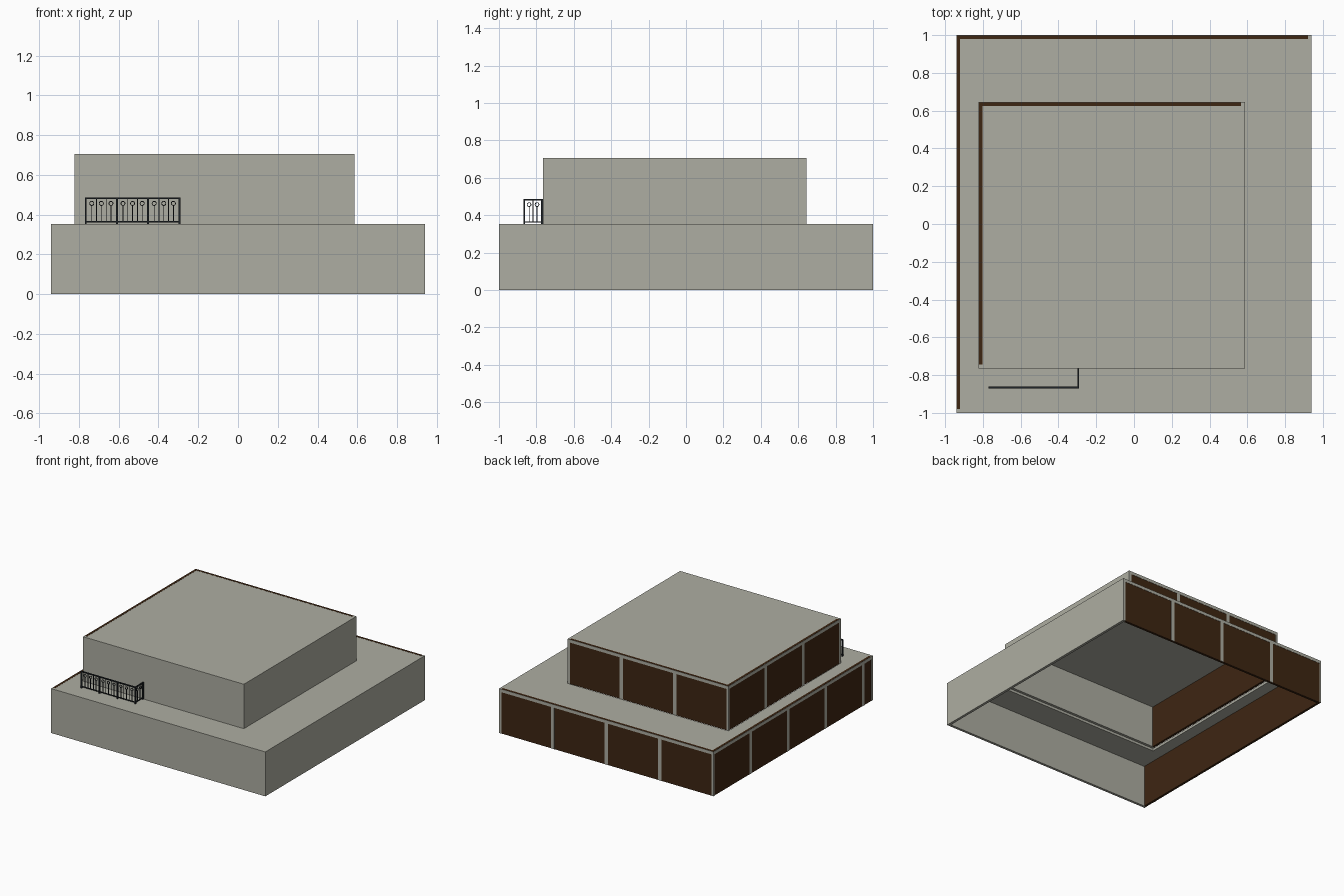
import bpy, bmesh, math
from mathutils import Matrix, Vector

if "Cube" in bpy.data.objects:
    bpy.data.objects.remove(bpy.data.objects["Cube"])


def material(name, rgb):
    m = bpy.data.materials.new(name)
    m.diffuse_color = (*rgb, 1)
    m.use_nodes = True
    m.node_tree.nodes["Principled BSDF"].inputs["Base Color"].default_value = m.diffuse_color
    return m


STONE = material("pale stone", (0.42, 0.42, 0.36))
BROWN = material("dark brown panel", (0.048, 0.019, 0.006))
IRON = material("dark iron", (0.014, 0.018, 0.021))


def add_box(bm, x0, x1, y0, y1, z0, z1):
    size = Vector((x1 - x0, y1 - y0, z1 - z0))
    mid = Vector((x0 + x1, y0 + y1, z0 + z1)) / 2
    bmesh.ops.create_cube(bm, size=1, matrix=Matrix.Translation(mid) @ Matrix.Diagonal((*size, 1)))


def finish(bm, name, mat):
    me = bpy.data.meshes.new(name)
    bm.to_mesh(me)
    bm.free()
    ob = bpy.data.objects.new(name, me)
    me.materials.append(mat)
    bpy.context.collection.objects.link(ob)
    return ob


def boxes(name, mat, items):
    bm = bmesh.new()
    for b in items:
        add_box(bm, *b)
    return finish(bm, name, mat)


M = 0.47        # panel module
T = 0.02        # wall thickness
P = 0.002       # how far the stone trim stands proud of the brown
H = 0.3525      # storey height
S = 0.02        # slab thickness
RAIL = 0.024    # trim height under the roof


def storey(label, x0, x1, y0, y1, z0, hole=None):
    z1 = z0 + H
    zs = z1 - S
    # plain front and right walls
    boxes(label + "_plain_walls", STONE, [
        (x0, x1, y0, y0 + T, z0, zs),
        (x1 - T, x1, y0 + T, y1, z0, zs)])
    # roof slab, with an opening where the next storey stands
    if hole:
        a, b, c, d = hole
        slab = [(x0, x1, y0, c, zs, z1), (x0, x1, d, y1, zs, z1),
                (x0, a, c, d, zs, z1), (b, x1, c, d, zs, z1)]
    else:
        slab = [(x0 + P, x1, y0, y1 - P, zs, z1)]
    boxes(label + "_roof_slab", STONE, slab)
    # brown walls on the left and back
    boxes(label + "_brown_walls", BROWN, [
        (x0 + P, x0 + T, y0 + T, y1 - P, z0, z1 + 0.001),
        (x0 + T, x1 - T, y1 - T, y1 - P, z0, z1 + 0.001)])
    # stone posts and top rails over the brown
    trim = [(x0, x0 + P, y0, y1, z1 - RAIL, z1),
            (x0, x1, y1 - P, y1, z1 - RAIL, z1)]
    w = 0.014
    for i in range(6):
        x, y = x0 + i * M, y1 - i * M
        if x < x1 + w:
            trim.append((max(x - w, x0), min(x + w, x1), y1 - P, y1, z0, z1 - RAIL))
        if y > y0 - w:
            trim.append((x0, x0 + P, max(y - w, y0), min(y + w, y1), z0, z1 - RAIL))
    boxes(label + "_trim", STONE, trim)


UP = (-0.823, 0.587, -0.765, 0.645)
storey("lower_storey", -0.94, 0.94, -1, 1, 0, UP)
storey("upper_storey", *UP, H)


# railing: one bay is made along local x, then turned and placed
def railing_bay(name, start, angle, length, rings):
    bm = bmesh.new()
    top, low = 0.13, 0.012
    add_box(bm, 0, length, -0.005, 0.005, top - 0.004, top + 0.004)
    add_box(bm, 0, length, -0.003, 0.003, low - 0.003, low + 0.003)
    for x in (0, length):
        add_box(bm, x - 0.005, x + 0.005, -0.005, 0.005, 0, top + 0.004)
    step = length / (rings + 0.25)
    r, tube = 0.0105, 0.002
    zc = 0.104
    for i in range(rings):
        x = length / 2 + (i - (rings - 1) / 2) * step
        # short bar with a ring on top
        add_box(bm, x - 0.002, x + 0.002, -0.002, 0.002, low, zc - r)
        n, ring = 12, []
        for k in range(n):
            a = 2 * math.pi * k / n
            ring.append([bm.verts.new((x + (r + dx) * math.cos(a), dy, zc + (r + dx) * math.sin(a)))
                         for dx, dy in ((-tube, -tube), (tube, -tube), (tube, tube), (-tube, tube))])
        for k in range(n):
            p, q = ring[k], ring[(k + 1) % n]
            for j in range(4):
                bm.faces.new((p[j], p[(j + 1) % 4], q[(j + 1) % 4], q[j]))
        # full bar between rings
        if i < rings - 1:
            xb = x + step / 2
            add_box(bm, xb - 0.002, xb + 0.002, -0.002, 0.002, low, top)
    bmesh.ops.recalc_face_normals(bm, faces=bm.faces)
    bm.transform(Matrix.Translation((*start, H)) @ Matrix.Rotation(angle, 4, 'Z'))
    finish(bm, name, IRON)


BAY = 0.157
for i in range(3):
    railing_bay(f"front_railing_{i + 1}", (-0.766 + i * BAY, -0.865), 0, BAY, 3)
railing_bay("side_railing", (-0.295, -0.865), math.pi / 2, 0.095, 2)
